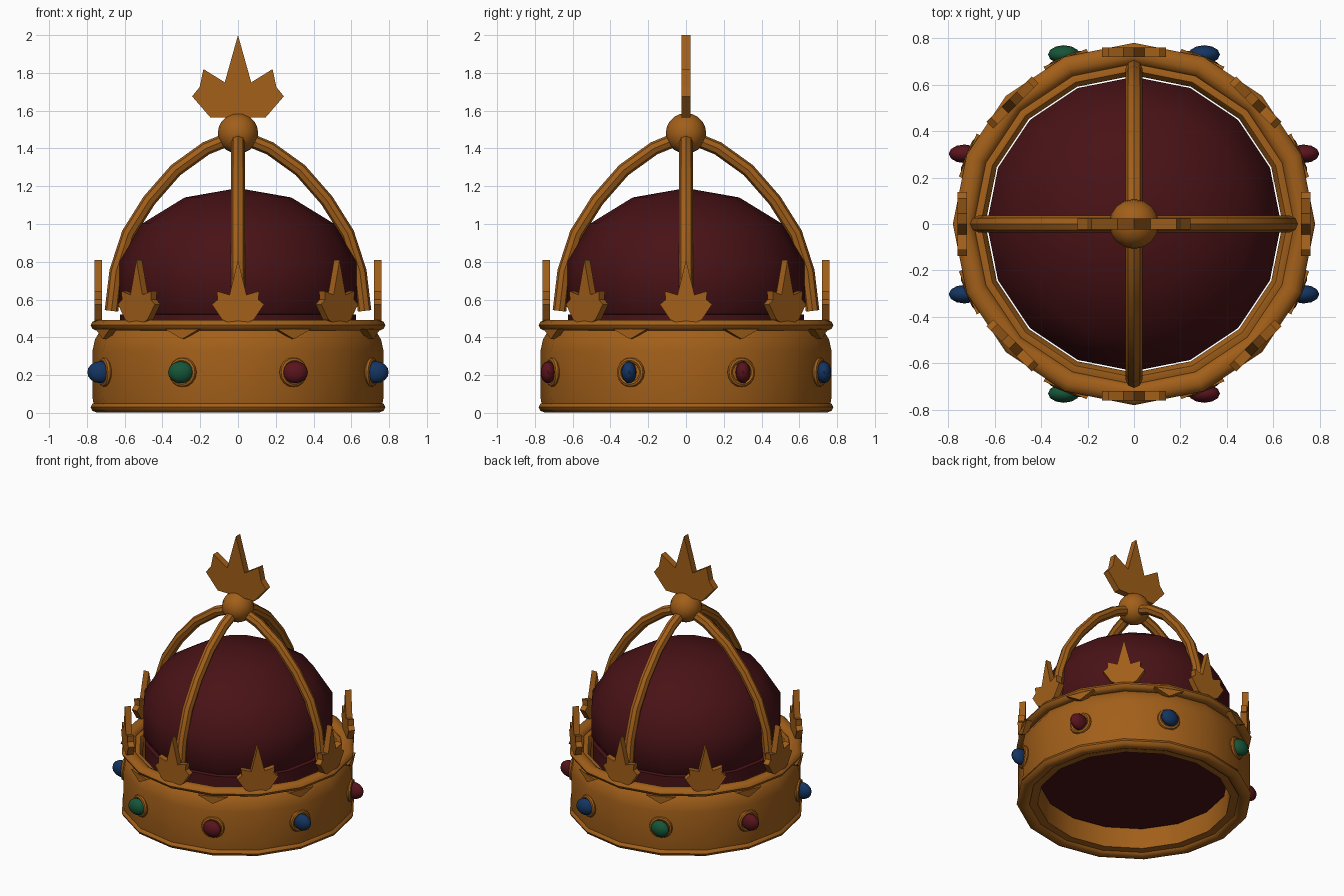
import bpy, bmesh, math
from mathutils import Matrix, Vector

if "Cube" in bpy.data.objects:
    bpy.data.objects.remove(bpy.data.objects["Cube"])


def material(name, rgb):
    m = bpy.data.materials.new(name)
    m.diffuse_color = (*rgb, 1)
    m.use_nodes = True
    m.node_tree.nodes["Principled BSDF"].inputs["Base Color"].default_value = m.diffuse_color
    return m


GOLD = material("gold", (0.36, 0.115, 0.010))
VELVET = material("dark red velvet", (0.065, 0.006, 0.008))
RED = material("red gem", (0.10, 0.007, 0.012))
BLUE = material("blue gem", (0.007, 0.035, 0.12))
GREEN = material("green gem", (0.008, 0.09, 0.04))


def finish(name, bm, mat, smooth=True, matrix=Matrix()):
    bmesh.ops.recalc_face_normals(bm, faces=bm.faces)
    mesh = bpy.data.meshes.new(name)
    bm.to_mesh(mesh)
    bm.free()
    ob = bpy.data.objects.new(name, mesh)
    bpy.context.collection.objects.link(ob)
    mesh.materials.append(mat)
    ob.matrix_world = matrix
    if smooth:
        bpy.ops.object.select_all(action='DESELECT')
        ob.select_set(True)
        bpy.context.view_layer.objects.active = ob
        bpy.ops.object.shade_smooth_by_angle(angle=math.radians(40))
    return ob


def lathe(name, profile, mat, sides=16, closed=True, matrix=Matrix()):
    """Turn an (r, z) profile around z; points on the axis merge."""
    bm = bmesh.new()
    rings = []
    for i in range(sides):
        a = 2 * math.pi * i / sides
        rings.append([bm.verts.new((r * math.cos(a), r * math.sin(a), z)) for r, z in profile])
    n = len(profile)
    for i in range(sides):
        p, q = rings[i], rings[(i + 1) % sides]
        for j in range(n if closed else n - 1):
            k = (j + 1) % n
            bm.faces.new((p[j], q[j], q[k], p[k]))
    bmesh.ops.remove_doubles(bm, verts=bm.verts, dist=1e-5)
    return finish(name, bm, mat, True, matrix)


def ring(name, major, rr, rz, z, mat, sides=16, n=10, matrix=Matrix()):
    prof = [(major + rr * math.cos(2 * math.pi * k / n), z + rz * math.sin(2 * math.pi * k / n))
            for k in range(n)]
    return lathe(name, prof, mat, sides, True, matrix)


def ellipsoid(name, centre, size, mat, segs=16, rings=8):
    bm = bmesh.new()
    bmesh.ops.create_uvsphere(bm, u_segments=segs, v_segments=rings, radius=1)
    bmesh.ops.transform(bm, verts=bm.verts,
                        matrix=Matrix.Translation(centre) @ Matrix.Diagonal((*size, 1)))
    return finish(name, bm, mat)


def plate(name, half, thick, mat, matrix=Matrix()):
    """Mirror a half outline of (x, z) points and give it thickness along y."""
    pts = half + [(-x, z) for x, z in reversed(half) if x > 0]
    bm = bmesh.new()
    f = bm.faces.new([bm.verts.new((x, -thick / 2, z)) for x, z in pts])
    out = bmesh.ops.extrude_face_region(bm, geom=[f])
    bmesh.ops.translate(bm, vec=(0, thick, 0),
                        verts=[v for v in out["geom"] if isinstance(v, bmesh.types.BMVert)])
    return finish(name, bm, mat, False, matrix)


def around(deg, r):
    """Place something facing -y at distance r, turned about z."""
    return Matrix.Rotation(math.radians(deg), 4, 'Z') @ Matrix.Translation((0, -r, 0))


# Band and its two rims
lathe("band", [(0.64, 0.02), (0.76, 0.02), (0.77, 0.08), (0.77, 0.33), (0.757, 0.39),
               (0.725, 0.44), (0.70, 0.46), (0.66, 0.46), (0.64, 0.43)], GOLD)
ring("lower_rim", 0.735, 0.045, 0.03, 0.03, GOLD)
ring("upper_rim", 0.735, 0.045, 0.03, 0.464, GOLD)

# Velvet cap and lining
ellipsoid("velvet_cap", (0, 0, 0.69), (0.65, 0.65, 0.50), VELVET, 16, 7)
lathe("velvet_lining", [(0, 0.16), (0.625, 0.16), (0.625, 0.52), (0.56, 0.53)], VELVET, closed=False)

# Four arches meeting under the orb
PATH = [(0.67, 0.54), (0.645, 0.75), (0.58, 0.95), (0.47, 1.125), (0.33, 1.285), (0.17, 1.40), (0.0, 1.47)]
for i in range(4):
    bm = bmesh.new()
    loops = []
    for j, (x, z) in enumerate(PATH):
        a, b = PATH[max(j - 1, 0)], PATH[min(j + 1, len(PATH) - 1)]
        t = Vector((b[0] - a[0], 0, b[1] - a[1])).normalized()
        side = Vector((0, 1, 0))
        up = t.cross(side)
        loops.append([bm.verts.new(Vector((x, 0, z)) + 0.036 * (
            math.cos(k * math.pi / 4) * side + math.sin(k * math.pi / 4) * up)) for k in range(8)])
    for p, q in zip(loops, loops[1:]):
        for k in range(8):
            m = (k + 1) % 8
            bm.faces.new((p[k], p[m], q[m], q[k]))
    bm.faces.new(loops[0])
    bm.faces.new(loops[-1])
    finish(f"arch_{i + 1}", bm, GOLD, True, Matrix.Rotation(i * math.pi / 2, 4, 'Z'))

# Orb and top leaf
ellipsoid("orb", (0, 0, 1.48), (0.107, 0.107, 0.107), GOLD, 16, 10)
plate("top_leaf", [(0, 2.0), (0.07, 1.75), (0.183, 1.82), (0.203, 1.725), (0.243, 1.676),
                   (0.147, 1.565)], 0.048, GOLD)

# Eight leaves on the rim, with pendants and gems between them
LEAF = [(0, 0.81), (0.045, 0.625), (0.112, 0.645), (0.108, 0.60), (0.138, 0.575),
        (0.085, 0.495), (0.0, 0.45)]
GEMS = [RED, BLUE, RED, BLUE, GREEN, RED, BLUE, GREEN]
for i in range(8):
    plate(f"rim_leaf_{i + 1}", LEAF, 0.042, GOLD, around(45 * i, 0.74))
    deg = 45 * i + 22.5
    plate(f"pendant_{i + 1}", [(0.10, 0.445), (0, 0.39)], 0.04, GOLD, around(deg, 0.755))
    a = math.radians(deg)
    setting = around(deg, 0.765) @ Matrix.Translation((0, 0, 0.215)) @ Matrix.Rotation(math.pi / 2, 4, 'X')
    ring(f"gem_setting_{i + 1}", 0.064, 0.015, 0.016, 0, GOLD, 16, 8, setting)
    ellipsoid(f"gem_{i + 1}", (0.79 * math.sin(a), -0.79 * math.cos(a), 0.215),
              (0.068, 0.040, 0.058), GEMS[i], 12, 8)
